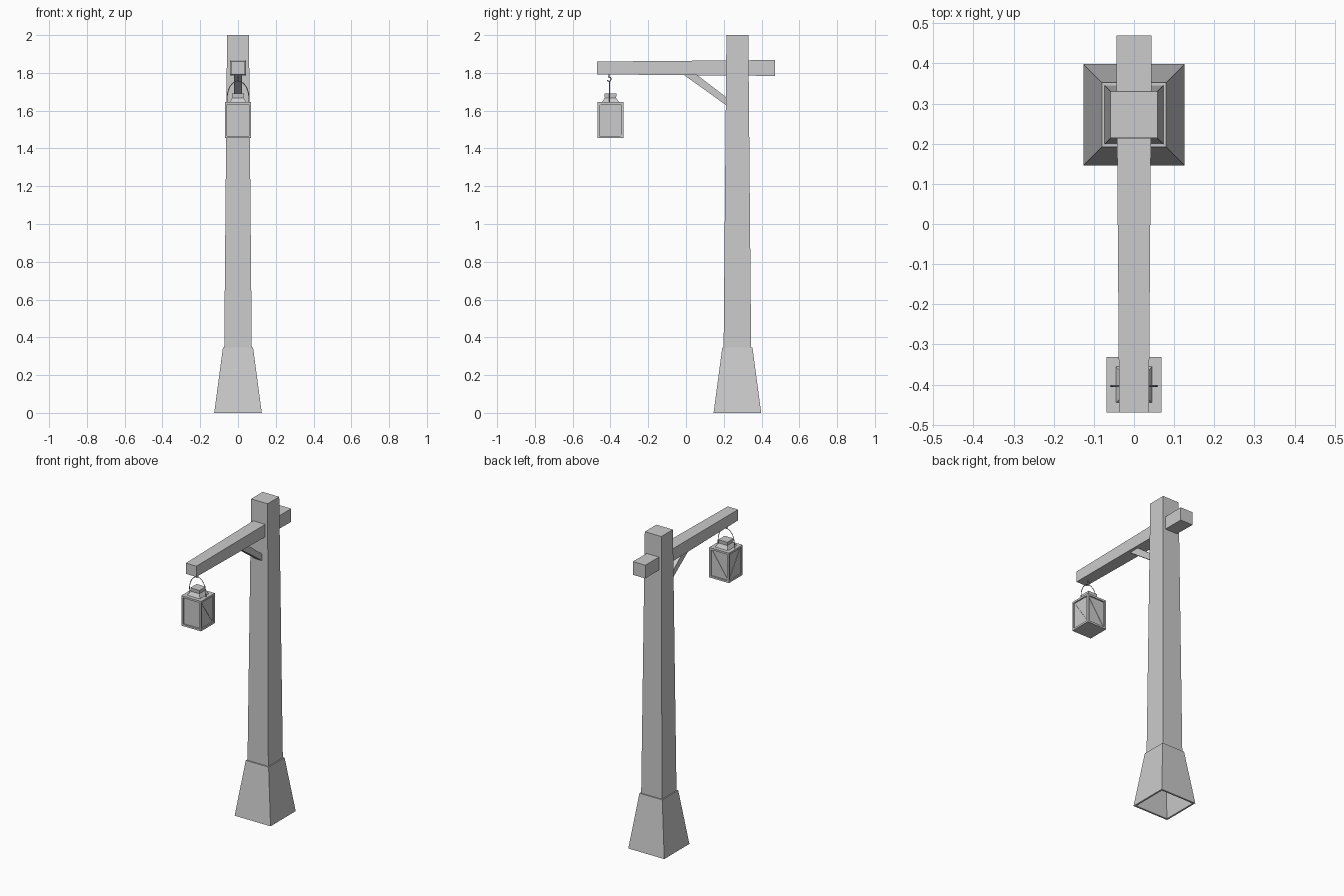
import bpy, math
from mathutils import Vector

if "Cube" in bpy.data.objects:
    bpy.data.objects.remove(bpy.data.objects["Cube"])

POST_Y, LAMP_Y = 0.272, -0.40


def mesh_object(name, verts, faces):
    me = bpy.data.meshes.new(name)
    me.from_pydata(verts, [], faces)
    me.update()
    ob = bpy.data.objects.new(name, me)
    bpy.context.collection.objects.link(ob)
    return ob


def square_loft(name, cy, rings, closed=False, caps=True):
    """Stack of square rings given as (half width, z)."""
    v, f = [], []
    for h, z in rings:
        v += [(-h, cy - h, z), (h, cy - h, z), (h, cy + h, z), (-h, cy + h, z)]
    n = len(rings)
    for r in range(n if closed else n - 1):
        a, b = 4 * r, 4 * ((r + 1) % n)
        for i in range(4):
            j = (i + 1) % 4
            f.append((a + i, a + j, b + j, b + i))
    if caps and not closed:
        f += [(3, 2, 1, 0), tuple(range(4 * n - 4, 4 * n))]
    return mesh_object(name, v, f)


def box(name, lo, hi):
    bpy.ops.mesh.primitive_cube_add(size=1, location=[(a + b) / 2 for a, b in zip(lo, hi)])
    ob = bpy.context.object
    ob.name = name
    ob.scale = [b - a for a, b in zip(lo, hi)]
    return ob


def bar(name, p, q, w):
    """Thin square bar between two points."""
    p, q = Vector(p), Vector(q)
    bpy.ops.mesh.primitive_cube_add(size=1, location=(p + q) / 2)
    ob = bpy.context.object
    ob.name = name
    ob.rotation_euler = (q - p).to_track_quat('Z', 'Y').to_euler()
    ob.scale = (w, w, (q - p).length)
    return ob


def wire(name, pts, r):
    cu = bpy.data.curves.new(name, 'CURVE')
    cu.dimensions = '3D'
    cu.bevel_depth = r
    cu.bevel_resolution = 0
    cu.use_fill_caps = True
    s = cu.splines.new('POLY')
    s.points.add(len(pts) - 1)
    for pt, co in zip(s.points, pts):
        pt.co = (*co, 1)
    ob = bpy.data.objects.new(name, cu)
    bpy.context.collection.objects.link(ob)
    return ob


# Hollow flared base sleeve and tapered post
square_loft("base_sleeve", POST_Y, [(0.126, 0), (0.080, 0.345), (0.070, 0.345), (0.115, 0)], closed=True)
square_loft("post", POST_Y, [(0.073, 0.33), (0.058, 2.0)])

# Tapered cross arm through the post
arm = []
for y, hx, z0, z1 in [(-0.47, 0.037, 1.792, 1.860), (0.47, 0.044, 1.784, 1.868)]:
    arm += [(-hx, y, z0), (hx, y, z0), (hx, y, z1), (-hx, y, z1)]
mesh_object("cross_arm", arm, [(0, 1, 2, 3), (7, 6, 5, 4), (0, 4, 5, 1),
                               (1, 5, 6, 2), (2, 6, 7, 3), (3, 7, 4, 0)])

# Diagonal brace under the arm
prof = [(-0.015, 1.792), (0.225, 1.62), (0.225, 1.662), (0.055, 1.792)]
mesh_object("brace", [(x, y, z) for x in (-0.022, 0.022) for y, z in prof],
            [(3, 2, 1, 0), (4, 5, 6, 7)] + [(i, (i + 1) % 4, 4 + (i + 1) % 4, 4 + i) for i in range(4)])

# Lantern frame: plates, corner posts, recessed panes
H, Z0, Z1, T = 0.069, 1.455, 1.645, 0.012
for nm, a, b in [("bottom", Z0, Z0 + T), ("top", Z1 - T, Z1)]:
    box("lantern_%s_plate" % nm, (-H, LAMP_Y - H, a), (H, LAMP_Y + H, b))
for sx in (-1, 1):
    for sy in (-1, 1):
        c = H - T / 2
        bar("lantern_corner_post", (sx * c, LAMP_Y + sy * c, Z0 + T), (sx * c, LAMP_Y + sy * c, Z1 - T), T)
P = H - 0.008
box("lantern_panes", (-P, LAMP_Y - P, Z0 + T), (P, LAMP_Y + P, Z1 - T))

# Thin diagonal bars on sides and back
zt, zb, k = Z1 - T, Z0 + T, H - T
for sx in (-1, 1):
    bar("lantern_side_diagonal", (sx * P, LAMP_Y - k, zt), (sx * P, LAMP_Y + k, zb), 0.004)
bar("lantern_back_diagonal", (k, LAMP_Y + P, zt), (-k, LAMP_Y + P, zb), 0.004)

# Lantern cap
square_loft("lantern_cap", LAMP_Y, [(0.045, Z1), (0.030, 1.668), (0.032, 1.690)])

# Wire handle and hook
n = 12
arc = [(0.058 * math.cos(math.pi * i / n), LAMP_Y - 0.004,
        1.665 + 0.092 * math.sin(math.pi * i / n)) for i in range(n + 1)]
wire("handle", [(0.058, LAMP_Y - 0.004, Z1 - 0.003)] + arc + [(-0.058, LAMP_Y - 0.004, Z1 - 0.003)], 0.0025)
hook = [(0, LAMP_Y - 0.008, 1.795), (0, LAMP_Y - 0.008, 1.782)]
for i in range(8):
    t = math.radians(110 - 38 * i)
    hook.append((0, LAMP_Y - 0.008 + 0.011 * math.cos(t), 1.767 + 0.012 * math.sin(t)))
wire("hook", hook, 0.003)
